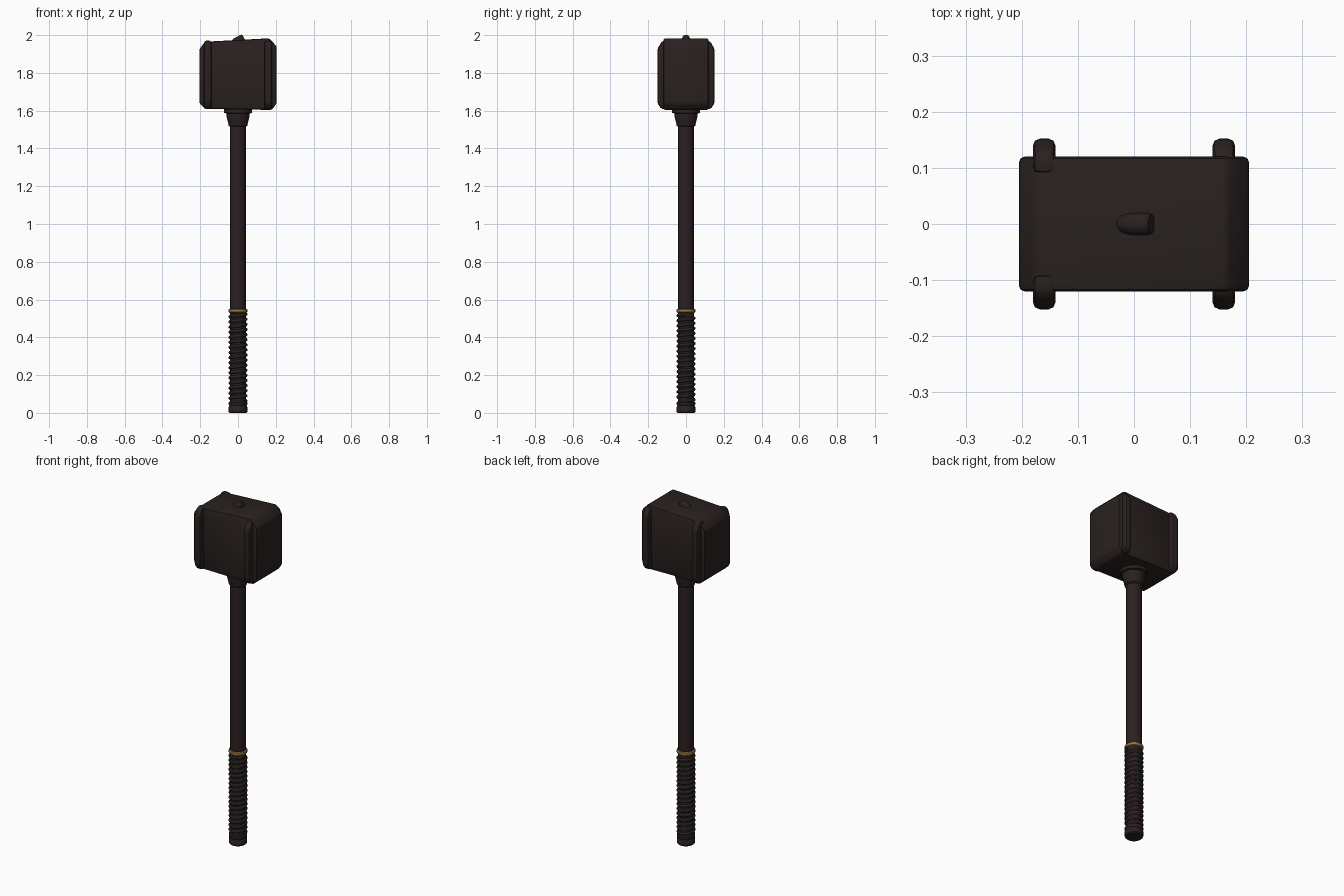
import bpy
import bmesh
from math import sin, cos, tau, radians

if "Cube" in bpy.data.objects:
    bpy.data.objects.remove(bpy.data.objects["Cube"])


def material(name, rgb):
    m = bpy.data.materials.new(name)
    m.use_nodes = True
    m.diffuse_color = (*rgb, 1)
    m.node_tree.nodes["Principled BSDF"].inputs["Base Color"].default_value = (*rgb, 1)
    return m


dark_iron = material("dark brown iron", (0.022, 0.015, 0.014))
leather = material("dark leather", (0.020, 0.014, 0.013))
brass = material("brass", (0.30, 0.17, 0.05))


def finish(bm, name, mat, angle=35):
    bmesh.ops.recalc_face_normals(bm, faces=bm.faces)
    mesh = bpy.data.meshes.new(name)
    bm.to_mesh(mesh)
    bm.free()
    ob = bpy.data.objects.new(name, mesh)
    bpy.context.collection.objects.link(ob)
    mesh.materials.append(mat)
    bpy.ops.object.select_all(action="DESELECT")
    ob.select_set(True)
    bpy.context.view_layer.objects.active = ob
    bpy.ops.object.shade_smooth_by_angle(angle=radians(angle))
    return ob


def prism(name, profile, place, lo, hi, bevel):
    """Extrude a profile between lo and hi; place maps (u, v, depth) to xyz."""
    bm = bmesh.new()
    a = [bm.verts.new(place(u, v, lo)) for u, v in profile]
    b = [bm.verts.new(place(u, v, hi)) for u, v in profile]
    bm.faces.new(a)
    bm.faces.new(b)
    for i in range(len(a)):
        j = (i + 1) % len(a)
        bm.faces.new((a[i], a[j], b[j], b[i]))
    bmesh.ops.bevel(bm, geom=bm.edges[:], offset=bevel, segments=2,
                    profile=0.5, affect="EDGES")
    return finish(bm, name, dark_iron)


def lathe(name, profile, mat, sides=32):
    """Revolve (radius, z) points around the z axis and cap both ends."""
    bm = bmesh.new()
    rings = [[bm.verts.new((r * cos(tau * i / sides), r * sin(tau * i / sides), z))
              for i in range(sides)] for r, z in profile]
    for low, high in zip(rings, rings[1:]):
        for i in range(sides):
            j = (i + 1) % sides
            bm.faces.new((low[i], low[j], high[j], high[i]))
    bm.faces.new(rings[0])
    bm.faces.new(rings[-1])
    return finish(bm, name, mat)


# Head block with chamfered striking ends
head = [(-.205, 1.64), (-.205, 1.925), (-.175, 1.965), (.165, 1.983),
        (.205, 1.94), (.205, 1.64), (.18, 1.604), (-.175, 1.609)]
prism("head", head, lambda u, v, d: (u, d, v), -.12, .12, .01)

# Four upright ribs on the front and back of the head
rib = [(.09, 1.608), (.13, 1.608), (.152, 1.64), (.152, 1.925),
       (.128, 1.968), (.09, 1.972)]
for side, sx in (("left", 1), ("right", -1)):
    for face, sy in (("front", -1), ("back", 1)):
        prism(f"{face}_{side}_rib", rib,
              lambda u, v, d: (sx * .16 + d, sy * u, v), -.02, .02, .012)

# Tilted peg on top of the head
peg = lathe("top_peg", [(.004, -.04), (.012, -.034), (.018, -.022), (.02, -.005),
                        (.02, .026), (.016, .032)], dark_iron, 16)
peg.rotation_euler = (0, radians(68), 0)
peg.location = (.002, 0, 1.973)
peg.rotation_euler.y = radians(65)

# Shaft, flared collar, pommel and band
lathe("shaft", [(.043, .04), (.043, 1.6)], dark_iron)
lathe("collar", [(.043, 1.515), (.049, 1.52), (.062, 1.575), (.062, 1.585),
                 (.074, 1.588), (.074, 1.62)], dark_iron)
lathe("pommel", [(.044, 0), (.049, .006), (.049, .032), (.045, .038),
                 (.049, .044), (.049, .056), (.043, .062)], dark_iron)
lathe("brass_band", [(.043, .529), (.049, .533), (.051, .54), (.049, .547),
                     (.043, .551)], brass)

# Spiral leather wrap on the grip
curve = bpy.data.curves.new("grip_wrap", "CURVE")
curve.dimensions = "3D"
curve.bevel_depth = .0095
curve.bevel_resolution = 2
curve.use_fill_caps = True
turns, steps = 17, 28
count = turns * steps + 1
spline = curve.splines.new("POLY")
spline.points.add(count - 1)
for i, p in enumerate(spline.points):
    t = tau * i / steps
    p.co = (.041 * cos(t), .041 * sin(t), .064 + .458 * i / (count - 1), 1)
spline.use_smooth = True
curve.materials.append(leather)
bpy.context.collection.objects.link(bpy.data.objects.new("grip_wrap", curve))
